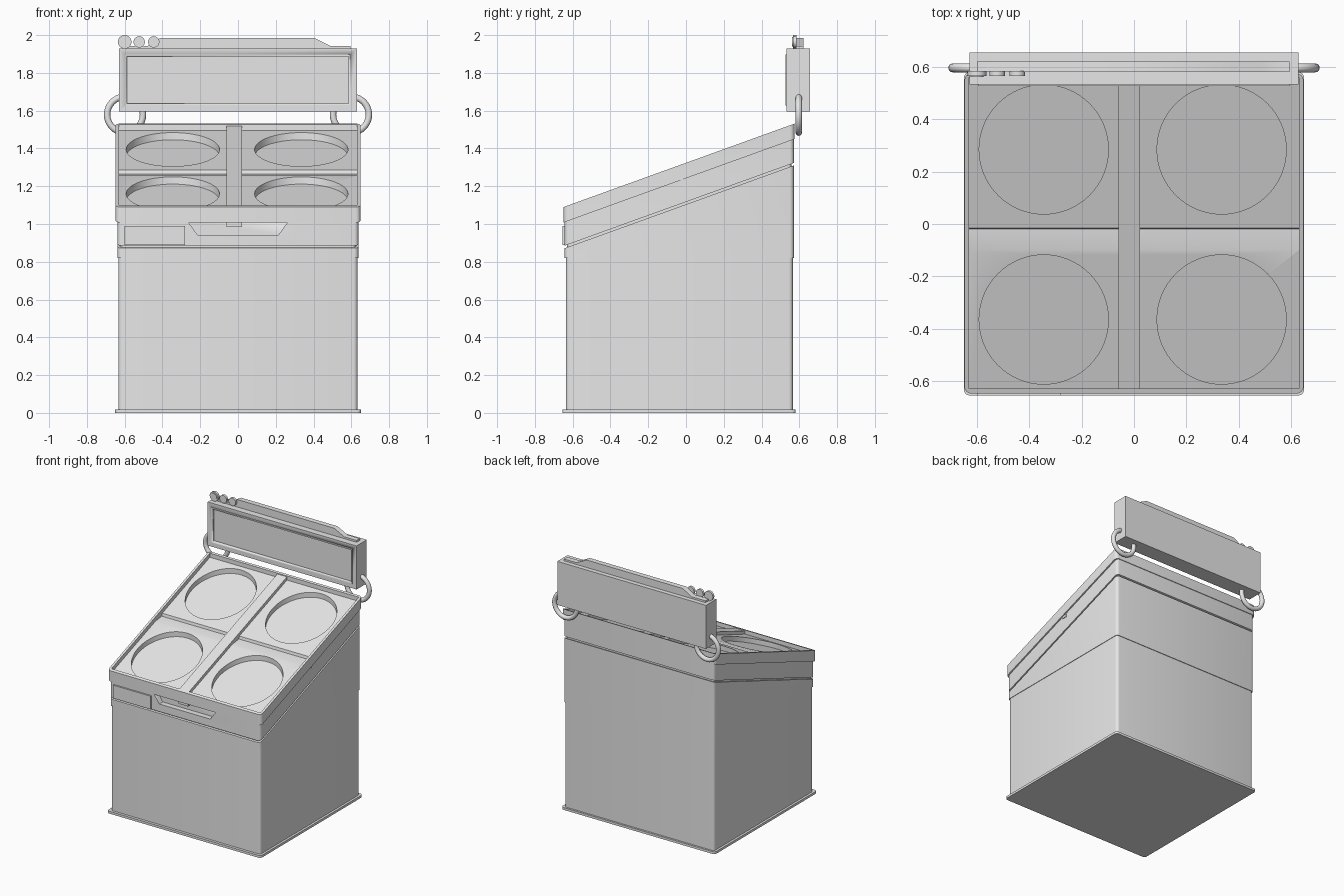
import bpy
import bmesh
from math import pi, radians
from mathutils import Matrix, Vector

if "Cube" in bpy.data.objects:
    bpy.data.objects.remove(bpy.data.objects["Cube"])

grey = bpy.data.materials.new("light_grey")
grey.use_nodes = True
grey.diffuse_color = (0.8, 0.8, 0.8, 1)
grey.node_tree.nodes["Principled BSDF"].inputs["Base Color"].default_value = (0.8, 0.8, 0.8, 1)

SLOPE = 0.361
FRONT = -0.648


def ramp(y, z_front):
    """Height at y of a plane that has height z_front at the front."""
    return z_front + SLOPE * (y - FRONT)


def finish(name, bm, smooth=True):
    bmesh.ops.recalc_face_normals(bm, faces=bm.faces)
    mesh = bpy.data.meshes.new(name)
    bm.to_mesh(mesh)
    bm.free()
    mesh.materials.append(grey)
    obj = bpy.data.objects.new(name, mesh)
    bpy.context.collection.objects.link(obj)
    if smooth:
        activate(obj)
        bpy.ops.object.shade_smooth_by_angle(angle=radians(35))
    return obj


def activate(obj):
    bpy.ops.object.select_all(action="DESELECT")
    obj.select_set(True)
    bpy.context.view_layer.objects.active = obj


def prism(name, points, axis, a, b, corner=0.0):
    """Extrude a profile along x (points are y, z) or y (points are x, z)."""
    bm = bmesh.new()
    place = (lambda p, t: (t, p[0], p[1])) if axis == "x" else (lambda p, t: (p[0], t, p[1]))
    face = bm.faces.new([bm.verts.new(place(p, a)) for p in points])
    grown = bmesh.ops.extrude_face_region(bm, geom=[face])
    moved = [v for v in grown["geom"] if isinstance(v, bmesh.types.BMVert)]
    bmesh.ops.translate(bm, verts=moved, vec=Vector(place((0, 0), b - a)))
    if corner:
        upright = [e for e in bm.edges
                   if (e.verts[0].co.xy - e.verts[1].co.xy).length < 1e-5]
        bmesh.ops.bevel(bm, geom=upright, offset=corner, segments=4,
                        profile=0.5, affect="EDGES")
    return finish(name, bm)


def block(name, x, y, z, corner=0.0):
    return prism(name, [(y[0], z[0]), (y[1], z[0]), (y[1], z[1]), (y[0], z[1])],
                 "x", x[0], x[1], corner)


def wedge(name, half, y0, y1, low, high, corner):
    """Sloped slab; low and high are functions of y."""
    return prism(name, [(y0, low(y0)), (y1, low(y1)), (y1, high(y1)), (y0, high(y0))],
                 "x", -half, half, corner)


def cut(obj, cutter):
    mod = obj.modifiers.new("cut", "BOOLEAN")
    mod.operation = "DIFFERENCE"
    mod.solver = "EXACT"
    mod.object = cutter
    activate(obj)
    bpy.ops.object.modifier_apply(modifier=mod.name)
    bpy.data.objects.remove(cutter)


def disc(name, x, y, z, radius, depth):
    bm = bmesh.new()
    turn = Matrix.Translation((x, y, z)) @ Matrix.Rotation(pi / 2, 4, "X")
    bmesh.ops.create_cone(bm, cap_ends=True, segments=24, radius1=radius,
                          radius2=radius, depth=depth, matrix=turn)
    return finish(name, bm)


# Cabinet: foot plate, lower body, sloped upper body
block("foot_plate", (-0.65, 0.65), (-0.655, 0.58), (0, 0.018), 0.02)
block("lower_body", (-0.633, 0.633), (-0.635, 0.566), (0.01, 0.82), 0.022)
wedge("upper_body", 0.637, -0.642, 0.571, lambda y: 0.82, lambda y: ramp(y, 0.87), 0.022)

# Recessed seam and band below the lid
wedge("seam_core", 0.625, -0.63, 0.558, lambda y: ramp(y, 0.85), lambda y: ramp(y, 0.92), 0.02)
band = wedge("band", 0.637, -0.642, 0.571, lambda y: ramp(y, 0.883),
             lambda y: ramp(y, 1.015), 0.022)
cut(band, prism("grip_cutter", [(-0.215, 0.943), (0.215, 0.943), (0.27, 1.02), (0.27, 1.1),
                                (-0.27, 1.1), (-0.27, 1.02)], "y", -0.7, -0.6))
block("latch", (-0.06, 0.022), (-0.635, -0.59), (0.985, 1.03))
block("label_plate", (-0.6, -0.28), (-0.655, -0.63), (0.89, 0.99))
block("side_tab", (0.62, 0.642), (-0.03, 0.01), (1.215, 1.235))

# Lid with a stepped tray
lid = wedge("lid", 0.648, FRONT, 0.575, lambda y: ramp(y, 1.008), lambda y: ramp(y, 1.09), 0.025)
SINK = 1.058
tray = [(-0.628, ramp(-0.628, SINK)), (-0.1, ramp(-0.1, SINK)),
        (-0.02, ramp(-0.1, SINK) + 0.01), (-0.015, ramp(-0.015, SINK)),
        (0.56, ramp(0.56, SINK)), (0.56, 1.7), (-0.628, 1.7)]
cut(lid, prism("tray_cutter", tray, "x", -0.63, 0.63))

# Four round wells with floors parallel to the slope
for x in (-0.345, 0.335):
    for y in (-0.365, 0.285):
        bm = bmesh.new()
        bmesh.ops.create_cone(bm, cap_ends=True, segments=64, radius1=0.247,
                              radius2=0.247, depth=0.2)
        for v in bm.verts:
            v.co += Vector((x, y, ramp(y + v.co.y, SINK) + 0.062))
        cut(lid, finish("well_cutter", bm))
activate(lid)
bpy.ops.object.shade_smooth_by_angle(angle=radians(35))
wedge_bar = [(-0.635, ramp(-0.635, 1.04)), (0.565, ramp(0.565, 1.04)),
             (0.565, ramp(0.565, 1.083)), (-0.635, ramp(-0.635, 1.083))]
prism("lid_bar", wedge_bar, "x", -0.06, 0.022)

# Sign box with a recessed front panel and raised lip
sign = block("sign_box", (-0.629, 0.629), (0.533, 0.656), (1.595, 1.928))
cut(sign, block("panel_cutter", (-0.59, 0.587), (0.4, 0.553), (1.635, 1.89)))
lip = block("sign_lip", (-0.597, 0.594), (0.528, 0.545), (1.628, 1.897))
cut(lip, block("lip_cutter", (-0.587, 0.584), (0.4, 0.7), (1.638, 1.887)))

# Topper board and three round knobs
prism("topper_board", [(-0.6, 1.92), (0.595, 1.92), (0.595, 1.942), (0.49, 1.942),
                       (0.405, 1.985), (-0.41, 1.985), (-0.48, 1.942), (-0.6, 1.942)],
      "y", 0.582, 0.622)
for i, radius in enumerate((0.036, 0.03, 0.03)):
    disc("topper_knob", -0.6 + 0.077 * i, 0.575, 1.964, radius, 0.018)
disc("knob_cap", -0.6, 0.57, 1.964, 0.025, 0.016)

# Hanging rings that join the sign to the lid
for side in (-1, 1):
    bpy.ops.mesh.primitive_torus_add(
        major_radius=0.095, minor_radius=0.017, major_segments=32, minor_segments=12,
        location=(side * 0.598, 0.597, 1.579), rotation=(pi / 2, 0, 0))
    ring = bpy.context.object
    ring.name = "hanging_ring"
    ring.data.materials.append(grey)
    bpy.ops.object.shade_smooth_by_angle(angle=radians(60))
